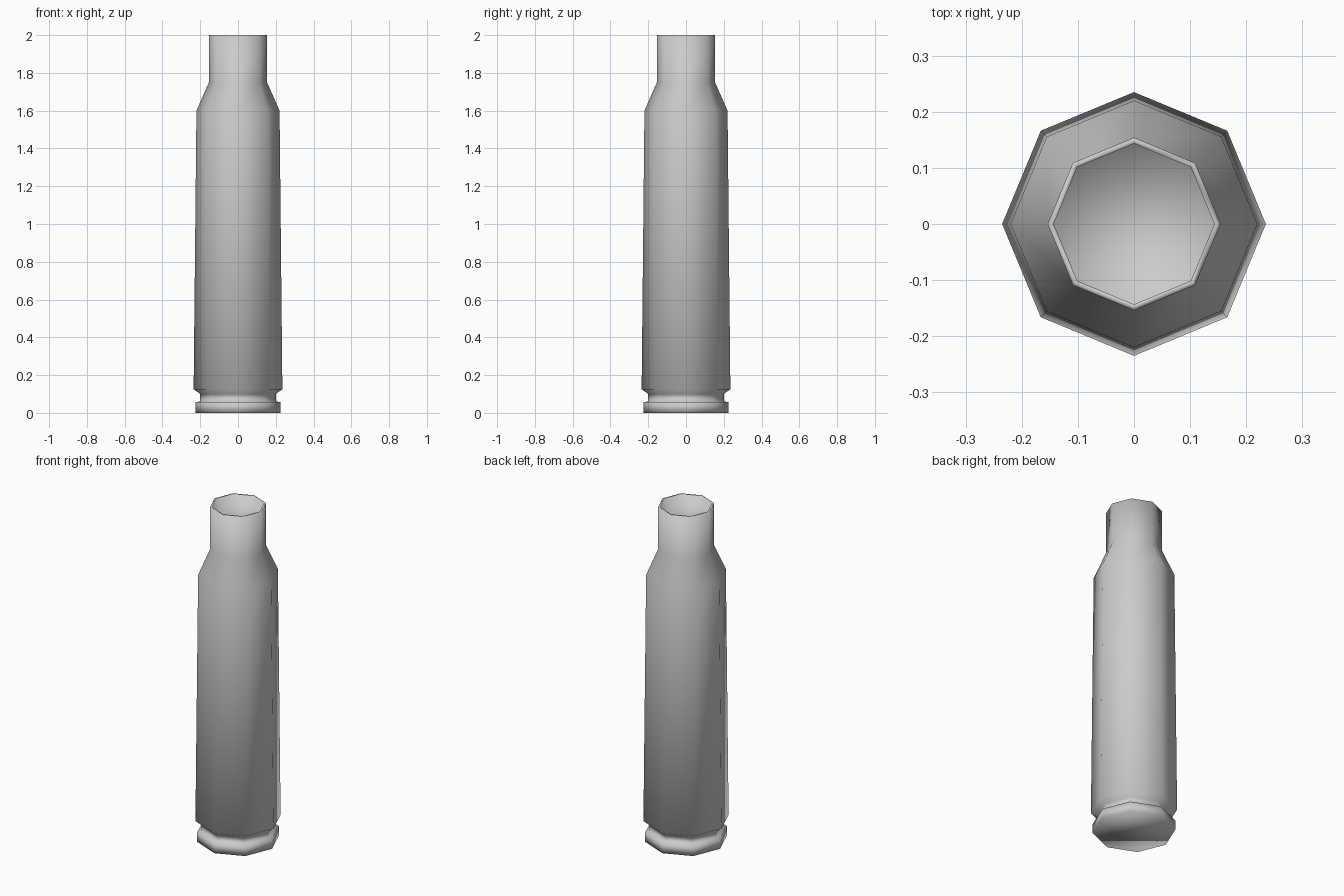
import bpy, bmesh, math

if "Cube" in bpy.data.objects:
    bpy.data.objects.remove(bpy.data.objects["Cube"])

SIDES = 8
# outer profile (radius, height): rim, extractor groove, tapered body, shoulder, neck
PROFILE = [(0.225, 0.0), (0.225, 0.058), (0.2, 0.06), (0.2, 0.1),
           (0.235, 0.125), (0.22, 1.6), (0.154, 1.75), (0.154, 2.0)]


def ring(bm, r, z):
    step = 2 * math.pi / SIDES
    return [bm.verts.new((r * math.cos(i * step), r * math.sin(i * step), z))
            for i in range(SIDES)]


bm = bmesh.new()
rings = [ring(bm, r, z) for r, z in PROFILE]

# walls
for low, high in zip(rings, rings[1:]):
    for i in range(SIDES):
        j = (i + 1) % SIDES
        bm.faces.new((low[i], low[j], high[j], high[i]))

# closed base, open mouth
bm.faces.new(rings[0][::-1])
for f in bm.faces:
    f.smooth = True

mesh = bpy.data.meshes.new("casing")
bm.to_mesh(mesh)
bm.free()
casing = bpy.data.objects.new("casing", mesh)
bpy.context.collection.objects.link(casing)

# thin wall, grown inwards
shell = casing.modifiers.new("wall", 'SOLIDIFY')
shell.thickness = 0.01
shell.offset = -1
shell.use_even_offset = True
